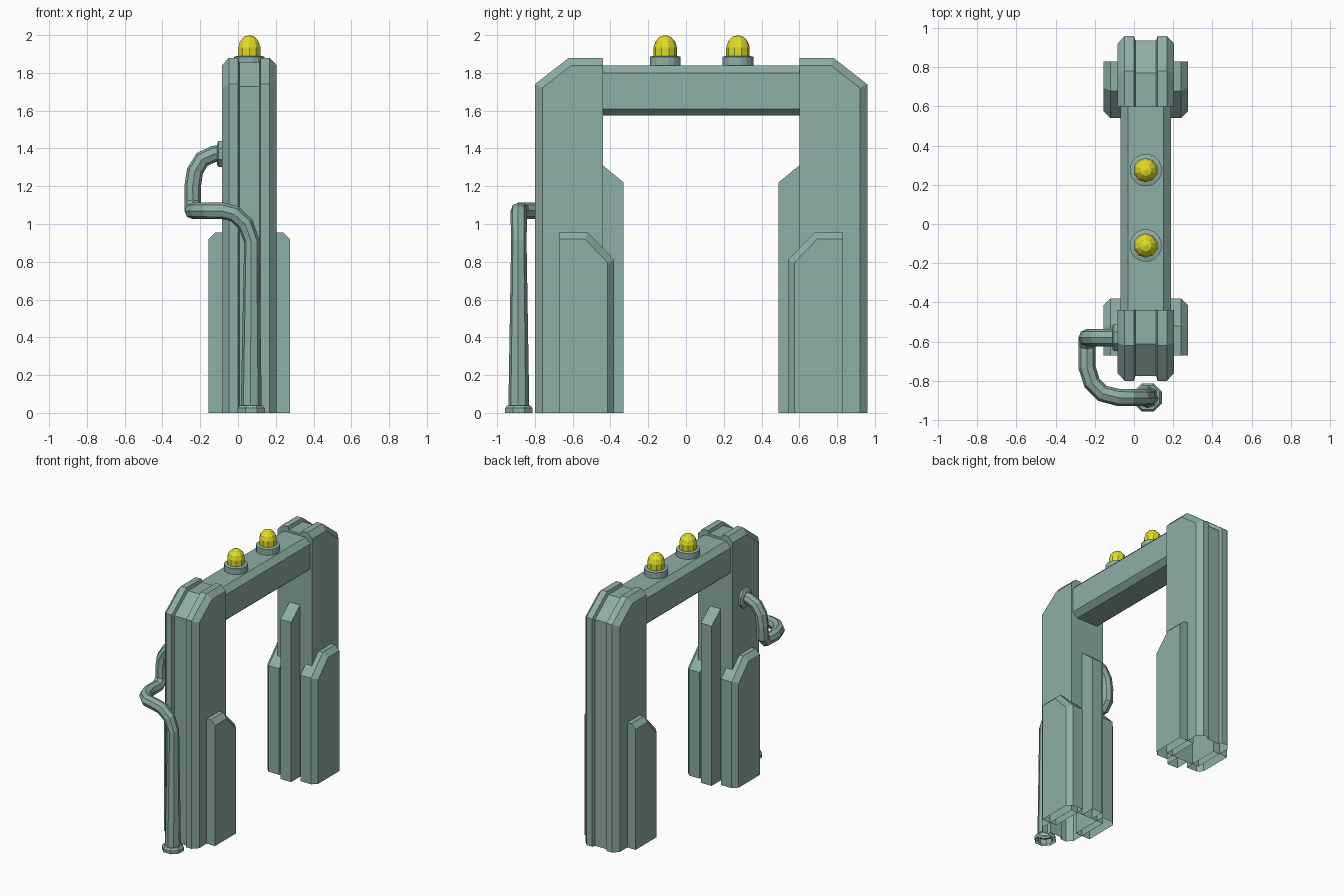
import bpy, bmesh, math
from mathutils import Vector

if "Cube" in bpy.data.objects:
    bpy.data.objects.remove(bpy.data.objects["Cube"])

CENTER = (0.06, 0.08, 0)          # symmetry centre of the arch


def make_material(name, col):
    m = bpy.data.materials.new(name)
    m.diffuse_color = col
    m.use_nodes = True
    m.node_tree.nodes["Principled BSDF"].inputs["Base Color"].default_value = m.diffuse_color
    return m


green = make_material("grey_green", (0.27, 0.42, 0.38, 1))
yellow = make_material("lamp_yellow", (0.75, 0.72, 0.02, 1))


def finish(name, bm, mat, loc=CENTER, mirror=(False, False)):
    bmesh.ops.recalc_face_normals(bm, faces=bm.faces)
    me = bpy.data.meshes.new(name)
    bm.to_mesh(me)
    bm.free()
    me.materials.append(mat)
    ob = bpy.data.objects.new(name, me)
    ob.location = loc
    bpy.context.collection.objects.link(ob)
    if any(mirror):
        mod = ob.modifiers.new("mirror", 'MIRROR')
        mod.use_axis = (mirror[0], mirror[1], False)
        mod.use_mirror_merge = False
    return ob


def inset(path, d):
    """Offset a (y, z) path towards the inside of the solid by d."""
    s = 1 if path[-1][0] > path[0][0] else -1
    pts = [Vector(p) for p in path]
    nor = []
    for a, b in zip(pts, pts[1:]):
        t = (b - a).normalized()
        nor.append(Vector((s * t.y, -s * t.x)))
    out = []
    for i, p in enumerate(pts):
        n1, n2 = nor[max(i - 1, 0)], nor[min(i, len(nor) - 1)]
        out.append(p + (n1 + n2) * (d / (1 + n1.dot(n2))))
    return out


def contour_solid(name, path, section, mirror):
    """Sweep section points (x, inset) along path; bottom stays open."""
    bm = bmesh.new()
    rows = [[bm.verts.new((x, p.x, p.y)) for p in inset(path, d)] for x, d in section]
    for r, q in zip(rows, rows[1:]):
        for i in range(len(path) - 1):
            bm.faces.new((r[i], r[i + 1], q[i + 1], q[i]))
    y_end = path[-1][0]
    c0 = bm.verts.new((section[0][0], y_end, 0))
    c1 = bm.verts.new((section[-1][0], y_end, 0))
    bm.faces.new(rows[0] + [c0])
    bm.faces.new(rows[-1] + [c1])
    bm.faces.new([c0] + [r[-1] for r in rows] + [c1])
    return finish(name, bm, green, mirror=mirror)


def lathe(name, profile, sides, mat, loc):
    """Revolve (radius, z) points around z; radius 0 closes to a point."""
    bm = bmesh.new()
    rings = []
    for r, z in profile:
        if r == 0:
            rings.append([bm.verts.new((0, 0, z))] * sides)
        else:
            rings.append([bm.verts.new((r * math.cos(2 * math.pi * (i + .5) / sides),
                                        r * math.sin(2 * math.pi * (i + .5) / sides), z))
                          for i in range(sides)])
    for a, b in zip(rings, rings[1:]):
        for i in range(sides):
            j = (i + 1) % sides
            bm.faces.new(list(dict.fromkeys((a[i], a[j], b[j], b[i]))))
    return finish(name, bm, mat, loc)


# Pillars with chamfered corners and a shallow outer groove
contour_solid("pillar", [(-.88, 0), (-.88, 1.74), (-.70, 1.88), (-.52, 1.88)],
              [(-.145, .04), (-.108, 0), (-.06, 0), (-.053, .024),
               (.053, .024), (.06, 0), (.108, 0), (.145, .04)], (False, True))

# Bevelled armour panels on the four pillar sides
contour_solid("side_panel", [(-.46, 0), (-.46, .81), (-.60, .955), (-.75, .955)],
              [(.215, .035), (.18, 0), (.09, 0)], (True, True))

# Narrow ribs on the inner faces
contour_solid("inner_rib", [(-.41, 0), (-.41, 1.22), (-.52, 1.31)],
              [(-.045, 0), (.045, 0)], (False, True))

# Octagonal cross beam
bm = bmesh.new()
oct_pts = [(-.13, 1.61), (-.09, 1.575), (.09, 1.575), (.13, 1.61),
           (.13, 1.80), (.09, 1.84), (-.09, 1.84), (-.13, 1.80)]
ends = [[bm.verts.new((x, y, z)) for x, z in oct_pts] for y in (-.52, .52)]
for i in range(8):
    j = (i + 1) % 8
    bm.faces.new((ends[0][i], ends[0][j], ends[1][j], ends[1][i]))
finish("cross_beam", bm, green)

# Warning lamps on round bases
for i, y in enumerate((-.11, .275)):
    lathe(f"lamp_base_{i}", [(.083, 1.835), (.083, 1.885), (.064, 1.89), (0, 1.89)],
          16, green, (.06, y, 0))
    lathe(f"lamp_dome_{i}", [(.062, 1.885), (.062, 1.935), (.052, 1.967),
                             (.03, 1.991), (0, 2.0)], 10, yellow, (.06, y, 0))

# Bent pipe: x, y, z, radius
path = [(-.085, -.58, 1.375, .044), (-.13, -.58, 1.37, .044), (-.19, -.58, 1.342, .044),
        (-.228, -.58, 1.28, .044), (-.24, -.58, 1.20, .044), (-.24, -.582, 1.11, .044),
        (-.24, -.62, 1.07, .044), (-.24, -.73, 1.07, .044), (-.215, -.81, 1.07, .044),
        (-.16, -.865, 1.07, .044), (-.08, -.885, 1.07, .044), (-.02, -.885, 1.055, .044),
        (.04, -.885, 1.0, .043), (.073, -.885, .91, .041), (.07, -.885, 0, .056)]
cu = bpy.data.curves.new("pipe", 'CURVE')
cu.dimensions = '3D'
cu.bevel_depth = 1
cu.bevel_resolution = 2
sp = cu.splines.new('POLY')
sp.points.add(len(path) - 1)
sp.use_smooth = False
for p, (x, y, z, r) in zip(sp.points, path):
    p.co = (x, y, z, 1)
    p.radius = r
cu.materials.append(green)
bpy.context.collection.objects.link(bpy.data.objects.new("pipe", cu))

# Pipe flanges at the ground and on the pillar wall
collar = [(.078, 0), (.078, .025), (.066, .04), (.045, .04)]
lathe("floor_flange", collar, 8, green, (.07, -.885, 0))
wall = lathe("wall_flange", [(.075, 0), (.075, .018), (.06, .026), (.03, .026)],
             8, green, (-.085, -.58, 1.37))
wall.rotation_euler = (0, -math.pi / 2, 0)
